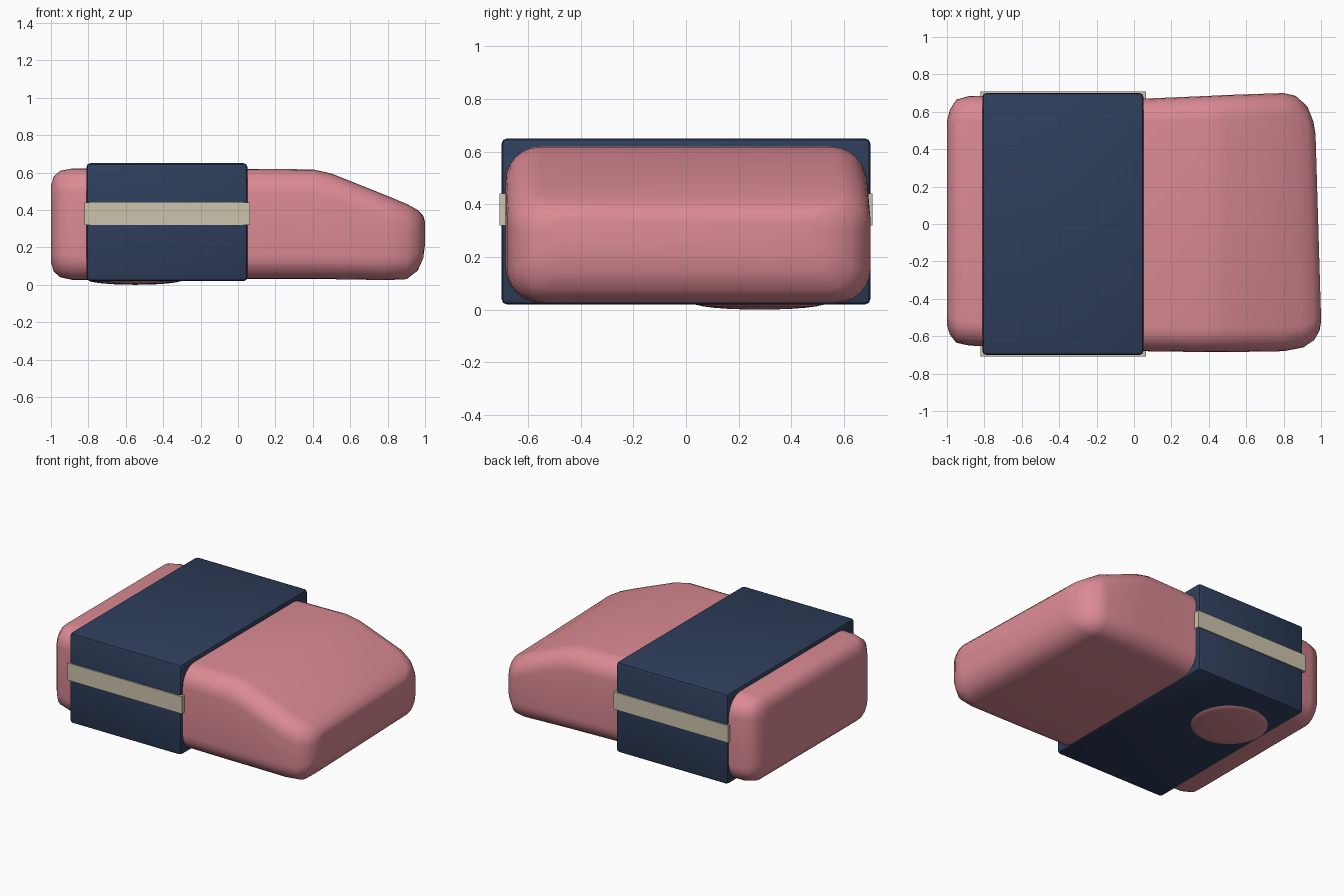
import bpy, bmesh, math
from mathutils import Vector

if "Cube" in bpy.data.objects:
    bpy.data.objects.remove(bpy.data.objects["Cube"])


def material(name, colour):
    mat = bpy.data.materials.new(name)
    mat.use_nodes = True
    mat.diffuse_color = (*colour, 1)
    mat.node_tree.nodes["Principled BSDF"].inputs["Base Color"].default_value = (*colour, 1)
    return mat


pink = material("pink rubber", (0.71, 0.255, 0.295))
navy = material("navy card", (0.028, 0.048, 0.105))
beige = material("beige band", (0.6, 0.55, 0.41))


def finish(bm, name, mat, angle=None):
    mesh = bpy.data.meshes.new(name)
    bmesh.ops.recalc_face_normals(bm, faces=bm.faces)
    bm.to_mesh(mesh)
    bm.free()
    mesh.materials.append(mat)
    obj = bpy.data.objects.new(name, mesh)
    bpy.context.collection.objects.link(obj)
    if angle:
        bpy.ops.object.select_all(action="DESELECT")
        obj.select_set(True)
        bpy.context.view_layer.objects.active = obj
        bpy.ops.object.shade_smooth_by_angle(angle=math.radians(angle))
    return obj


def box(name, low, high, mat, bevel=0):
    low, high = Vector(low), Vector(high)
    bm = bmesh.new()
    bmesh.ops.create_cube(bm, size=1)
    for v in bm.verts:
        v.co = (low + high) / 2 + v.co * (high - low)
    if bevel:
        bmesh.ops.bevel(bm, geom=bm.edges[:], offset=bevel, segments=2,
                        profile=0.5, affect="EDGES")
    return finish(bm, name, mat, 30 if bevel else None)


def rounded_ring(bm, x, y0, y1, z0, z1, r, steps=7):
    """Rounded rectangle across the block, skewed near the worn nose."""
    corners = ((y1 - r, z1 - r), (y0 + r, z1 - r), (y0 + r, z0 + r), (y1 - r, z0 + r))
    ring = []
    for i, (cy, cz) in enumerate(corners):
        for k in range(steps):
            a = math.pi / 2 * (i + k / (steps - 1))
            y, z = cy + r * math.cos(a), cz + r * math.sin(a)
            skew = 0.03 * (y + 0.5) if x > 0.85 else 0
            ring.append(bm.verts.new((x - skew, y, z)))
    return ring


# Rubber block: x, y low, y high, z low, z high, corner radius
sections = (
    (-1.0, -0.54, 0.55, 0.12, 0.53, 0.07),
    (-0.985, -0.59, 0.61, 0.07, 0.58, 0.1),
    (-0.95, -0.635, 0.665, 0.04, 0.61, 0.12),
    (-0.88, -0.65, 0.685, 0.025, 0.623, 0.13),
    (-0.4, -0.67, 0.68, 0.025, 0.62, 0.13),
    (0.05, -0.68, 0.67, 0.03, 0.62, 0.13),
    (0.4, -0.685, 0.685, 0.03, 0.617, 0.13),
    (0.5, -0.685, 0.69, 0.03, 0.595, 0.13),
    (0.8, -0.68, 0.7, 0.025, 0.475, 0.13),
    (0.9, -0.66, 0.685, 0.03, 0.433, 0.12),
    (0.96, -0.62, 0.63, 0.075, 0.4, 0.1),
    (0.99, -0.57, 0.55, 0.14, 0.37, 0.08),
    (1.0, -0.52, 0.48, 0.21, 0.34, 0.05),
)
bm = bmesh.new()
rings = [rounded_ring(bm, *s) for s in sections]
for a, b in zip(rings, rings[1:]):
    for i in range(len(a)):
        j = (i + 1) % len(a)
        bm.faces.new((a[i], a[j], b[j], b[i]))
bm.faces.new(rings[0])
bm.faces.new(rings[-1])
finish(bm, "rubber_block", pink, 60)

# Swelling of the rubber that shows under the sleeve
bm = bmesh.new()
bmesh.ops.create_uvsphere(bm, u_segments=32, v_segments=12, radius=1)
for v in bm.verts:
    v.co = Vector((-0.55, 0.28, 0.025)) + v.co * Vector((0.25, 0.25, 0.025))
finish(bm, "underside_swelling", pink, 60)

# Card sleeve and the band around its sides
box("card_sleeve", (-0.81, -0.7, 0.02), (0.05, 0.7, 0.65), navy, 0.02)
box("side_band", (-0.82, -0.708, 0.32), (0.063, 0.708, 0.44), beige)
